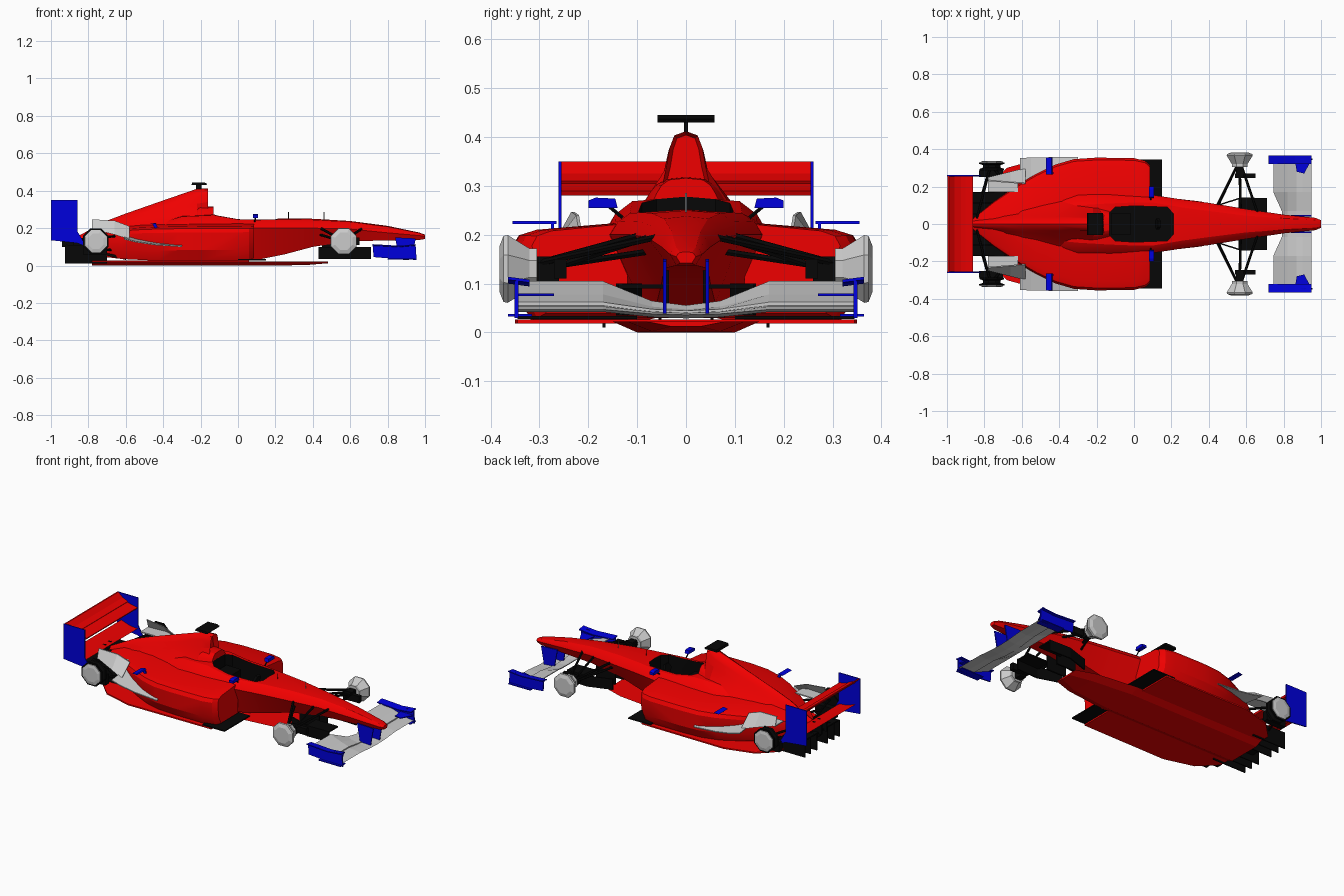
import bpy, bmesh, math
from mathutils import Vector

if "Cube" in bpy.data.objects:
    bpy.data.objects.remove(bpy.data.objects["Cube"])


def material(name, rgb):
    m = bpy.data.materials.new(name)
    m.diffuse_color = (*rgb, 1)
    m.use_nodes = True
    m.node_tree.nodes["Principled BSDF"].inputs["Base Color"].default_value = m.diffuse_color
    return m


RED = material("red", (0.87, 0.0, 0.0))
BLUE = material("blue", (0.0, 0.0, 0.72))
BLACK = material("black", (0.002, 0.002, 0.002))


def finish(name, bm, mat=None, mirror=False, smooth=False):
    bmesh.ops.recalc_face_normals(bm, faces=bm.faces)
    me = bpy.data.meshes.new(name)
    bm.to_mesh(me)
    bm.free()
    ob = bpy.data.objects.new(name, me)
    bpy.context.collection.objects.link(ob)
    if mat:
        me.materials.append(mat)
    if mirror:
        ob.modifiers.new("mirror", 'MIRROR').use_axis = (False, True, False)
    if smooth:
        bpy.ops.object.select_all(action='DESELECT')
        ob.select_set(True)
        bpy.context.view_layer.objects.active = ob
        bpy.ops.object.shade_smooth_by_angle(angle=math.radians(25))
    return ob


def loft(name, rings, mat=None, mirror=False, smooth=False, intake=False):
    bm = bmesh.new()
    vs = [[bm.verts.new(p) for p in r] for r in rings]
    n = len(vs[0])
    for a, b in zip(vs, vs[1:]):
        for i in range(n):
            j = (i + 1) % n
            bm.faces.new((a[i], a[j], b[j], b[i]))
    cap = bm.faces.new(vs[0])
    bm.faces.new(vs[-1])
    if intake:
        bmesh.ops.recalc_face_normals(bm, faces=bm.faces)
        bmesh.ops.inset_region(bm, faces=[cap], thickness=0.008)
        bmesh.ops.translate(bm, verts=cap.verts, vec=(-0.03, 0, 0))
    return finish(name, bm, mat, mirror, smooth)


def prism(name, pts, axis, lo, hi, mat=None, mirror=False):
    put = {'x': lambda a, b, t: (t, a, b), 'y': lambda a, b, t: (a, t, b),
           'z': lambda a, b, t: (a, b, t)}[axis]
    return loft(name, [[put(a, b, t) for a, b in pts] for t in (lo, hi)], mat, mirror)


def box(name, x, y, z, mat=None, mirror=False):
    pts = [(x[0], y[0]), (x[1], y[0]), (x[1], y[1]), (x[0], y[1])]
    return prism(name, pts, 'z', z[0], z[1], mat, mirror)


def rod(name, a, b, r, mat, mirror=True):
    a, b = Vector(a), Vector(b)
    q = (b - a).to_track_quat('Z', 'Y')
    ring = [q @ Vector((r * math.cos(k * math.pi / 3), r * math.sin(k * math.pi / 3), 0)) for k in range(6)]
    return loft(name, [[a + p for p in ring], [b + p for p in ring]], mat, mirror)


def hub(name, x, z, prof, mat=None):
    angs = [(k + 0.5) * math.pi / 4 for k in range(8)]
    return loft(name, [[(x + r * math.cos(t), y, z + r * math.sin(t)) for t in angs]
                       for y, r in prof], mat, True)


def hull(x, zt, wt, zm, wm, zb, wb):
    # symmetric body cross-section: crown, shoulder, waist, base
    zs = zt - 0.12 * (zt - zm)
    half = [(wt, zs), ((wt + wm) / 2 + 0.1 * (wm - wt), (zs + zm) / 2 + 0.1 * (zs - zm)), (wm, zm), (wb, zb)]
    return [(x, 0, zt)] + [(x, y, z) for y, z in half] + [(x, -y, z) for y, z in reversed(half)]


# Nose and cockpit tub
chassis = loft("chassis", [hull(*s) for s in [
    (1.0, .165, .012, .155, .02, .142, .012), (.97, .176, .02, .16, .033, .137, .02),
    (.8, .212, .03, .175, .05, .134, .033), (.6, .238, .045, .195, .08, .13, .045),
    (.4, .25, .07, .2, .113, .1, .05), (.25, .252, .09, .2, .132, .06, .06),
    (.1, .25, .115, .2, .155, .03, .08), (0, .253, .115, .2, .165, .03, .1),
    (-.13, .278, .11, .2, .17, .03, .1), (-.3, .27, .1, .2, .17, .03, .1),
    (-.5, .21, .08, .17, .12, .03, .1)]], RED)
edge = [(.21, .055), (.18, .09), (0, .097), (-.1, .09), (-.13, .06)]
cutter = prism("cockpit_cutter", edge + [(x, -y) for x, y in reversed(edge)], 'z', .12, .4, BLACK)
cut = chassis.modifiers.new("cockpit", 'BOOLEAN')
cut.object, cut.operation, cut.solver = cutter, 'DIFFERENCE', 'EXACT'
cut.material_mode = 'TRANSFER'
bpy.context.view_layer.objects.active = chassis
chassis.select_set(True)
bpy.ops.object.modifier_apply(modifier="cockpit")
bpy.data.objects.remove(cutter)
bpy.ops.object.shade_smooth_by_angle(angle=math.radians(25))
box("seat", (-.12, -.02), (-.06, .06), (.12, .21), BLACK)
rod("steering_wheel", (.12, 0, .215), (.135, 0, .21), .03, BLACK, False)

# Engine cover, airbox and head fairing
loft("engine_cover", [hull(*s) for s in [
    (-.16, .412, .024, .34, .04, .2, .07), (-.22, .41, .022, .33, .045, .2, .13),
    (-.4, .348, .012, .28, .055, .18, .16), (-.6, .278, .008, .23, .045, .15, .14),
    (-.7, .24, .008, .2, .035, .12, .09), (-.86, .155, .008, .14, .015, .1, .03)]], RED, smooth=True, intake=True)
loft("head_fairing", [hull(*s) for s in [
    (-.13, .316, .035, .285, .06, .2, .1), (-.2, .318, .04, .285, .075, .2, .12),
    (-.42, .28, .03, .25, .07, .18, .12)]], RED, smooth=True)

# Sidepods with tapered rear
pods = []
for x, yi, yo, zt, zb in [(.085, .12, .315, .213, .04), (.06, .12, .338, .215, .03), (0, .12, .352, .216, .025),
                          (-.2, .1, .355, .216, .025), (-.32, .1, .347, .214, .025), (-.42, .08, .318, .212, .025),
                          (-.52, .06, .27, .208, .03), (-.62, .04, .21, .2, .035), (-.75, .01, .12, .175, .05),
                          (-.86, 0, .03, .135, .09)]:
    w, h = yo - yi, zt - zb
    pods.append([(x, yi, zt + .01), (x, yi + .8 * w, zt - .03 * h), (x, yo - .05 * w, zt - .09 * h),
                 (x, yo, zt - .2 * h), (x, yo - .02 * w, zb + .3 * h), (x, yo - .15 * w, zb), (x, yi, zb)])
loft("sidepod", pods, RED, True, True)

# Floor, plank, front shelf and diffuser
floor = [(.06, .1), (.06, .345), (-.5, .35), (-.68, .3), (-.78, .2)]
prism("floor", floor + [(x, -y) for x, y in reversed(floor)], 'z', .018, .026, RED)
loft("plank", [[(x, -w - .05, .022), (x, -w, zb), (x, w, zb), (x, w + .05, .022)]
               for x, w, zb in [(.48, .03, .012), (.36, .07, .002), (.1, .1, 0), (-.78, .1, 0)]], RED)
box("front_shelf", (.0, .15), (.1, .345), (.027, .034), BLACK, True)
prism("diffuser_roof", [(-.6, .03), (-.92, .105), (-.92, .113), (-.6, .045)], 'y', -.17, .17, BLACK)
for y in (.05, .11, .165):
    prism("diffuser_strake", [(-.7, .01), (-.925, .01), (-.925, .11), (-.78, .11), (-.7, .05)],
          'y', y, y + .006, BLACK, True)
box("gearbox", (-.88, -.68), (-.05, .05), (.05, .13), BLACK)

# Rear wing
prism("rear_wing_main", [(-.86, .29), (-.9, .297), (-.95, .31), (-.95, .305), (-.9, .284), (-.865, .28)],
      'y', -.257, .257, RED)
prism("rear_wing_flap", [(-.925, .31), (-.96, .325), (-.99, .35), (-.998, .35), (-.965, .315), (-.93, .303)],
      'y', -.257, .257, RED)
prism("beam_wing", [(-.86, .16), (-.91, .165), (-.97, .185), (-.91, .152)], 'y', -.257, .257, RED)
prism("rear_endplate", [(-1, .35), (-.857, .35), (-.857, .18), (-.81, .1), (-.86, .12), (-1, .135)],
      'y', .255, .261, BLUE, True)
prism("rear_wing_post", [(-.84, .1), (-.94, .1), (-.94, .16), (-.88, .165)], 'y', .02, .03, BLACK, True)

# Front wing: two elements dipping at the centre, endplates and pylons
span = [(-.35, 0), (-.17, 0), (-.07, .9), (0, 1.1), (.07, .9), (.17, 0), (.35, 0)]
loft("front_wing_main", [[(.95, y, .047 - .01 * d), (.9, y, .053 - .012 * d), (.85, y, .056 - .014 * d),
                          (.85, y, .05 - .014 * d), (.9, y, .042 - .012 * d)] for y, d in span])
loft("front_wing_flap", [[(.87, y, .062 - .016 * d), (.82, y, .078 - .028 * d), (.745 + .05 * d, y, .105 - .045 * d),
                          (.745 + .05 * d, y, .1 - .045 * d), (.82, y, .07 - .028 * d), (.87, y, .055 - .016 * d)]
                         for y, d in span])
prism("front_endplate", [(.72, .11), (.86, .1), (.91, .11), (.95, .105), (.955, .03), (.85, .035), (.725, .045)],
      'y', .343, .351, BLUE, True)
loft("endplate_lip", [[(x, .32, z), (x, .365, z + .006), (x, .365, z), (x, .32, z - .006)]
                      for x, z in [(.72, .108), (.86, .1), (.95, .108)]], BLUE, True)
box("endplate_foot", (.8, .95), (.315, .365), (.033, .038), BLUE, True)
prism("endplate_fin", [(.86, .345), (.95, .345), (.91, .27), (.87, .28)], 'z', .075, .08, BLUE, True)
prism("wing_pylon", [(.95, .145), (.84, .15), (.86, .04), (.93, .035)], 'y', .04, .047, BLUE, True)

# Wheel hubs (no tyres)
hub("front_hub", .565, .13, [(.305, .045), (.32, .045), (.365, .075), (.374, .073), (.382, .05)])
hub("rear_hub_ring", -.76, .13, [(.285, .072), (.295, .07), (.302, .05), (.315, .05), (.322, .074), (.33, .074)], BLACK)
hub("rear_hub_cover", -.76, .13, [(.322, .066), (.334, .064), (.338, .045)])

# Suspension and brake ducts
for a, b in [((.44, .09, .2), (.55, .31, .14)), ((.66, .06, .195), (.575, .31, .14)),
             ((.44, .08, .165), (.55, .31, .13)), ((.57, .06, .2), (.565, .31, .12))]:
    rod("front_wishbone", a, b, .007, BLACK)
for a, b in [((-.6, .1, .16), (-.75, .3, .15)), ((-.84, .03, .14), (-.77, .3, .15)),
             ((-.65, .1, .08), (-.75, .3, .09)), ((-.85, .03, .08), (-.77, .3, .09))]:
    rod("rear_wishbone", a, b, .007, BLACK)
box("front_brake_duct", (.54, .65), (.245, .27), (.11, .15), BLACK, True)
box("front_upright", (.545, .585), (.26, .31), (.1, .155), BLACK, True)
box("rear_brake_duct", (-.83, -.7), (.25, .285), (.06, .12), BLACK, True)

# Turning vanes below the nose
prism("turning_vane", [(.71, .13), (.57, .135), (.43, .09), (.43, .098), (.57, .143), (.71, .138)],
      'z', .035, .1, BLACK, True)
box("vane_plate", (.56, .71), (.045, .135), (.09, .098), BLACK, True)
box("vane_hanger", (.45, .58), (.035, .045), (.04, .135), BLACK, True)

# Grey flips sweeping inwards and up ahead of the rear wheels
loft("rear_flip", [[(x, yo, zo), (x, yi, zi), (x, yi, zi - .006), (x, yo, zo - .006)]
                   for x, yo, zo, yi, zi in [(-.3, .357, .105, .345, .11), (-.45, .357, .115, .29, .125),
                                             (-.55, .355, .13, .24, .145), (-.61, .353, .145, .2, .165)]],
     None, True)
loft("rear_flip_fin", [[(x, yo, z0), (x, yi, z1), (x, yi - .006, z1), (x, yo - .006, z0)]
                       for x, yo, z0, yi, z1 in [(-.58, .3, .14, .22, .21), (-.66, .28, .165, .225, .24),
                                                 (-.78, .25, .195, .235, .247)]], None, True)
box("flip_base", (-.78, -.62), (.17, .25), (.19, .197), None, True)

# Small fittings
prism("midship_winglet", [(-.47, .223), (-.44, .228), (-.435, .222)], 'y', .265, .355, BLUE, True)
prism("winglet_strut", [(-.46, .225), (-.44, .225), (-.42, .185), (-.435, .185)], 'y', .27, .276, BLUE, True)
prism("mirror", [(.14, .255), (.2, .255), (.2, .27), (.185, .276), (.145, .274)], 'x', .08, .107, BLUE, True)
rod("mirror_stalk", (.09, .13, .235), (.093, .16, .26), .004, BLACK)
box("camera_post", (-.225, -.195), (-.004, .004), (.4, .432), BLACK)
prism("camera_bar", [(-.25, .43), (-.17, .43), (-.165, .437), (-.18, .445), (-.245, .443)], 'y', -.058, .058, BLACK)
rod("antenna", (.27, 0, .25), (.27, 0, .285), .002, BLACK, False)
rod("sensor_tube", (.46, 0, .245), (.46, 0, .285), .002, None, False)
